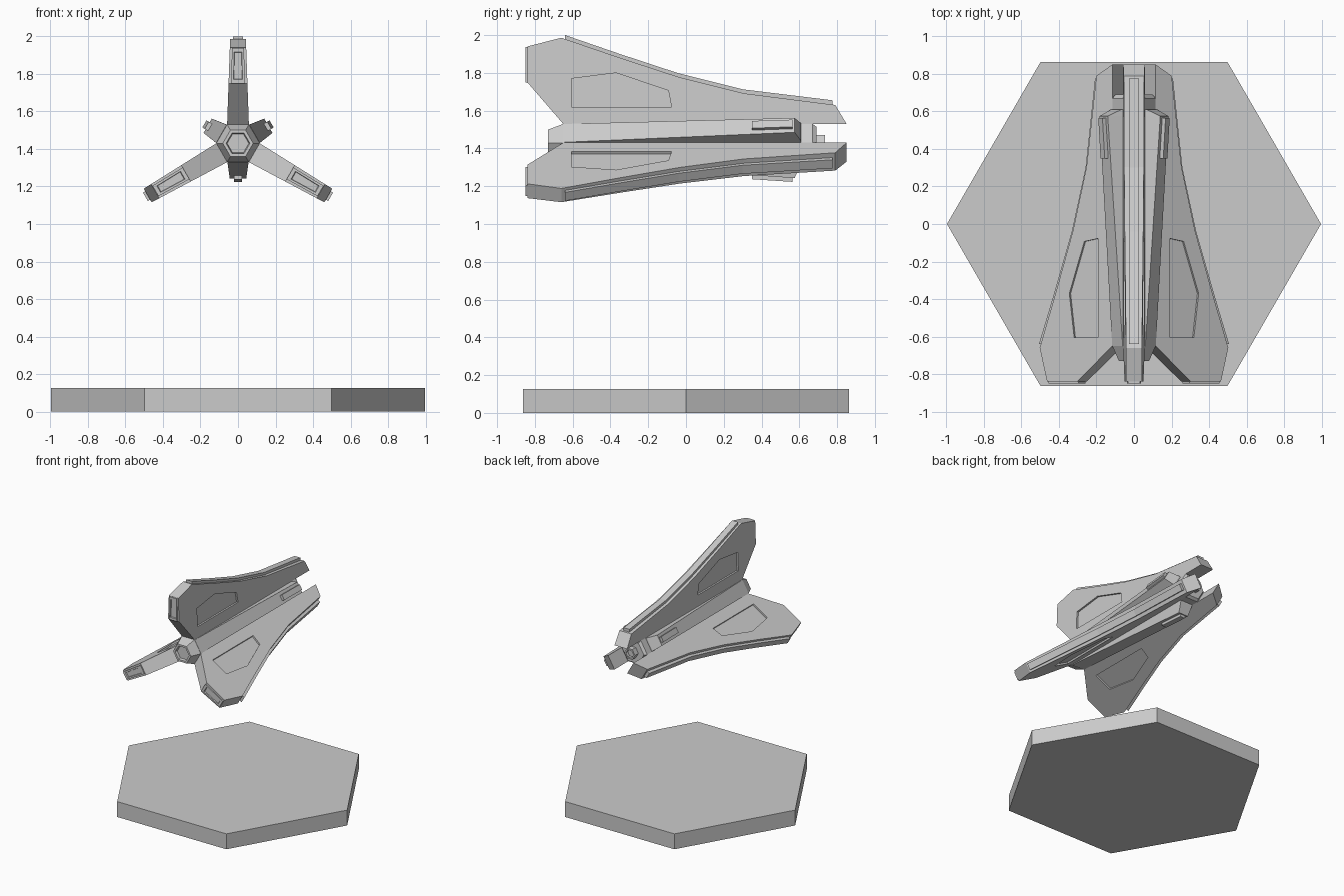
import bpy, bmesh
from math import radians, cos, sin, pi
from mathutils import Matrix

cube = bpy.data.objects.get("Cube")
if cube:
    bpy.data.objects.remove(cube, do_unlink=True)

AXIS_Z = 1.43                      # height of the ship's long axis
COLOUR = (0.6, 0.6, 0.6, 1)
grey = bpy.data.materials.new("plain_grey")
grey.use_nodes = True
grey.diffuse_color = COLOUR
grey.node_tree.nodes["Principled BSDF"].inputs["Base Color"].default_value = COLOUR


def loft(name, rings, matrix=Matrix()):
    """Skin a series of equal-length point rings and cap both ends."""
    bm = bmesh.new()
    loops = [[bm.verts.new(p) for p in ring] for ring in rings]
    n = len(loops[0])
    for a, b in zip(loops, loops[1:]):
        for i in range(n):
            j = (i + 1) % n
            bm.faces.new((a[i], a[j], b[j], b[i]))
    bm.faces.new(loops[0][::-1])
    bm.faces.new(loops[-1])
    bmesh.ops.recalc_face_normals(bm, faces=bm.faces)
    bm.transform(matrix)
    mesh = bpy.data.meshes.new(name)
    bm.to_mesh(mesh)
    bm.free()
    mesh.materials.append(grey)
    obj = bpy.data.objects.new(name, mesh)
    bpy.context.collection.objects.link(obj)
    return obj


def around(degrees):
    """Turn an upward part about the ship's axis."""
    return Matrix.Translation((0, 0, AXIS_Z)) @ Matrix.Rotation(radians(degrees), 4, 'Y')


def slab(name, outline, low, high, matrix):
    """Side outline (y, radius) given thickness by two functions of radius."""
    return loft(name, [[(f(r), y, r) for y, r in outline] for f in (low, high)], matrix)


def cut(obj, cutter):
    mod = obj.modifiers.new("cut", 'BOOLEAN')
    mod.operation = 'DIFFERENCE'
    mod.solver = 'EXACT'
    mod.object = cutter
    cutter.hide_render = True
    bpy.context.view_layer.objects.active = obj
    bpy.ops.object.modifier_apply(modifier=mod.name)
    bpy.data.objects.remove(cutter, do_unlink=True)


def half_width(r):
    return 0.0615 - 0.035 * r


def hexagon(radius):
    return [(radius * cos(i * pi / 3), radius * sin(i * pi / 3)) for i in range(6)]


# Display base
loft("base", [[(x, y, z) for x, y in hexagon(0.997)] for z in (0, 0.127)])

# Hexagonal hull with recessed nose and rear nozzle: (y, flat distance)
hull = [(-0.71, 0.05), (-0.73, 0.055), (-0.73, 0.07), (-0.65, 0.1), (0.67, 0.1),
        (0.69, 0.085), (0.69, 0.042), (0.735, 0.042), (0.735, 0.03), (0.71, 0.03)]
loft("hull", [[(x, y, z) for x, z in hexagon(a / cos(pi / 6))] for y, a in hull], around(0))

# Wing outlines
edge = [(-0.66, 0.556), (-0.35, 0.45), (-0.035, 0.347), (0.305, 0.262), (0.79, 0.2)]
wing = [(-0.84, 0.51)] + edge + [(0.85, 0.1), (-0.65, 0.1), (-0.84, 0.32)]
panel = [(-0.605, 0.19), (-0.605, 0.34), (-0.37, 0.37), (-0.093, 0.276), (-0.077, 0.19)]
strip = [(-0.64, 0.57), (-0.35, 0.47), (-0.04, 0.368), (0.3, 0.283), (0.775, 0.225)]
strip += [(y, r - 0.06) for y, r in reversed(strip)]

for label, turn in (("top", 0), ("left", 120), ("right", 240)):
    m = around(turn)
    body = slab(label + "_wing", wing, lambda r: -half_width(r), half_width, m)
    # Sunken panel on both faces
    for s in (-1, 1):
        cut(body, slab("panel_cutter", panel, lambda r: s * (half_width(r) - 0.014),
                       lambda r: s * (half_width(r) + 0.05), m))
    # Raised strip along the outer edge
    slab(label + "_wing_strip", strip, lambda r: -0.026, lambda r: 0.026, m)
    # Framed cap on the front edge
    frame = [(0.0, 0.0, -0.83), (0.0, 0.0, -0.85), (0.012, 0.02, -0.85), (0.014, 0.024, -0.842)]
    rings = []
    for dx, dr, y in frame:
        rings.append([(-0.036 + dx, y, 0.32 + dr), (0.036 - dx, y, 0.32 + dr),
                      (0.032 - dx, y, 0.508 - dr), (-0.032 + dx, y, 0.508 - dr)])
    loft(label + "_wing_cap", rings, m)

# Tapered pods between the wings, each with a raised plate
for label, turn in (("left", 60), ("bottom", 180), ("right", 300)):
    m = around(turn)
    pod = [(-0.65, 0.09, 0.058, 0.102, 0.056), (0.575, 0.09, 0.058, 0.187, 0.044),
           (0.61, 0.09, 0.058, 0.11, 0.054)]
    loft(label + "_pod", [[(-wi, y, lo), (wi, y, lo), (wo, y, hi), (-wo, y, hi)]
                          for y, lo, wi, hi, wo in pod], m)
    plate = [(0.35, 0.15), (0.35, 0.193), (0.565, 0.207), (0.565, 0.15)]
    slab(label + "_pod_plate", plate, lambda r: -0.022, lambda r: 0.022, m)
